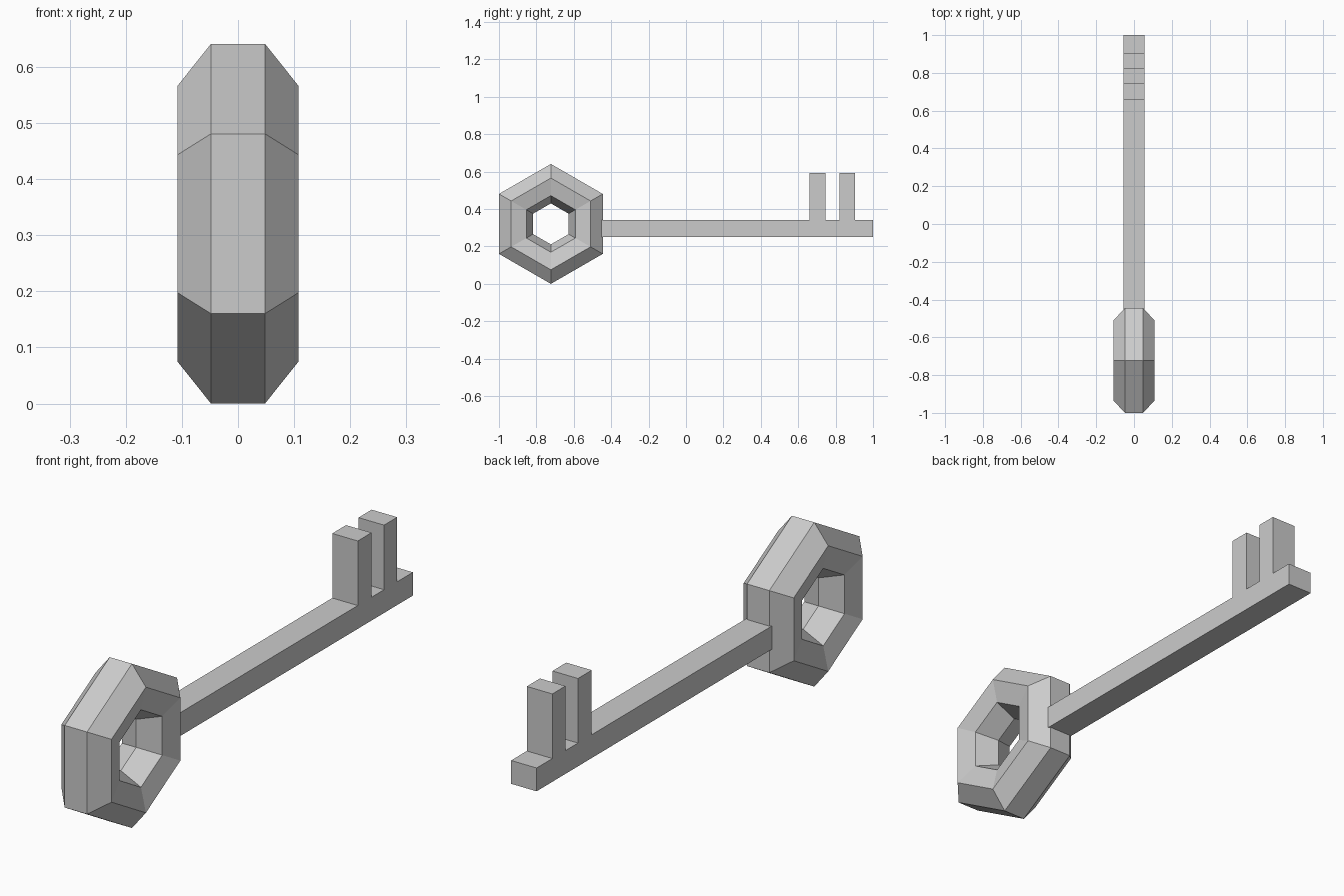
import bpy, bmesh
from math import sin, cos, pi

if "Cube" in bpy.data.objects:
    bpy.data.objects.remove(bpy.data.objects["Cube"])

def new_object(name, bm):
    bmesh.ops.recalc_face_normals(bm, faces=bm.faces)
    mesh = bpy.data.meshes.new(name)
    bm.to_mesh(mesh)
    bm.free()
    obj = bpy.data.objects.new(name, mesh)
    bpy.context.collection.objects.link(obj)
    return obj

# Bow: hexagonal ring with a seven-sided cross-section, flat side outward
R, r, SIDES, SECTION = 0.2205, 0.111, 6, 7
bm = bmesh.new()
rings = []
for i in range(SIDES):
    a = 2 * pi * i / SIDES
    ring = []
    for j in range(SECTION):
        b = 2 * pi * (j + 0.5) / SECTION
        d = R + r * cos(b)
        ring.append(bm.verts.new((r * sin(b), -0.7225 + d * sin(a), 0.3205 + d * cos(a))))
    rings.append(ring)
for i in range(SIDES):
    p, q = rings[i], rings[(i + 1) % SIDES]
    for j in range(SECTION):
        k = (j + 1) % SECTION
        bm.faces.new((p[j], p[k], q[k], q[j]))
new_object("key_bow", bm)

# Shaft and two teeth: one side profile (y, z) extruded across x
bottom, top, tip, half = 0.251, 0.342, 0.594, 0.055
profile = [(-0.455, bottom), (1.0, bottom), (1.0, top)]
for y1, y0 in ((0.903, 0.822), (0.745, 0.66)):
    profile += [(y1, top), (y1, tip), (y0, tip), (y0, top)]
profile.append((-0.455, top))
bm = bmesh.new()
face = bm.faces.new([bm.verts.new((-half, y, z)) for y, z in profile])
ext = bmesh.ops.extrude_face_region(bm, geom=[face], use_keep_orig=True)
bmesh.ops.translate(bm, vec=(2 * half, 0, 0),
                    verts=[v for v in ext["geom"] if isinstance(v, bmesh.types.BMVert)])
new_object("key_shaft_and_teeth", bm)
